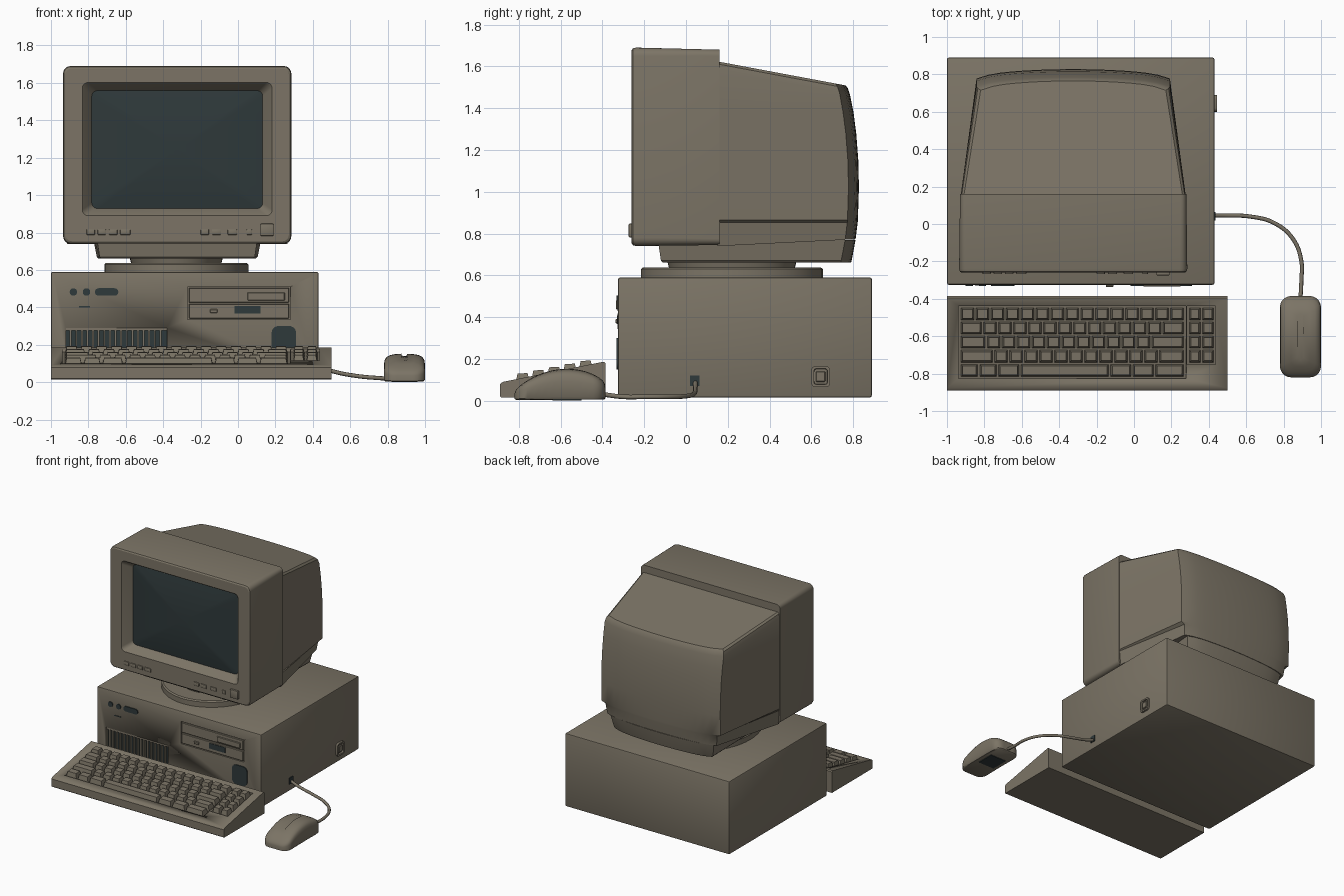
import bpy, bmesh, math
from mathutils import Vector

if "Cube" in bpy.data.objects:
    bpy.data.objects.remove(bpy.data.objects["Cube"])


def material(name, rgb):
    m = bpy.data.materials.new(name)
    m.diffuse_color = (*rgb, 1)
    m.use_nodes = True
    m.node_tree.nodes["Principled BSDF"].inputs["Base Color"].default_value = m.diffuse_color
    return m


BEIGE = material("beige plastic", (0.20, 0.175, 0.132))
DARK = material("dark glass", (0.028, 0.041, 0.043))


def finish(name, bm, mat, angle=35):
    bmesh.ops.recalc_face_normals(bm, faces=bm.faces)
    me = bpy.data.meshes.new(name)
    bm.to_mesh(me)
    bm.free()
    me.materials.append(mat)
    ob = bpy.data.objects.new(name, me)
    bpy.context.collection.objects.link(ob)
    bpy.ops.object.select_all(action='DESELECT')
    ob.select_set(True)
    bpy.context.view_layer.objects.active = ob
    bpy.ops.object.shade_smooth_by_angle(angle=math.radians(angle))
    return ob


def boxes(name, specs, mat, bevel=0.0, seg=2):
    """One object from boxes given as (x0, x1, y0, y1, z0, z1)."""
    bm = bmesh.new()
    for x0, x1, y0, y1, z0, z1 in specs:
        for v in bmesh.ops.create_cube(bm, size=1)["verts"]:
            v.co = (x1 if v.co.x > 0 else x0, y1 if v.co.y > 0 else y0, z1 if v.co.z > 0 else z0)
    if bevel:
        bmesh.ops.bevel(bm, geom=bm.edges[:], offset=bevel, segments=seg, profile=0.5, affect='EDGES')
    return finish(name, bm, mat)


def rrect(a0, a1, b0, b1, r, seg=5, sub=0):
    """Rounded rectangle outline, with extra points on the straight runs."""
    corners = [(a1 - r, b1 - r), (a0 + r, b1 - r), (a0 + r, b0 + r), (a1 - r, b0 + r)]
    arcs = [[(ca + r * math.cos(t), cb + r * math.sin(t))
             for t in (math.pi / 2 * (k + i / seg) for i in range(seg + 1))]
            for k, (ca, cb) in enumerate(corners)]
    pts = []
    for k, arc in enumerate(arcs):
        pts += arc
        p, q = Vector(arc[-1]), Vector(arcs[(k + 1) % 4][0])
        pts += [tuple(p.lerp(q, (i + 1) / (sub + 1))) for i in range(sub)]
    return pts


def loft(name, rings, mat, angle=35):
    """Bridge equal closed rings and cap both ends."""
    bm = bmesh.new()
    vs = [[bm.verts.new(p) for p in ring] for ring in rings]
    n = len(vs[0])
    for a, b in zip(vs, vs[1:]):
        for i in range(n):
            bm.faces.new((a[i], a[(i + 1) % n], b[(i + 1) % n], b[i]))
    bm.faces.new(vs[0])
    bm.faces.new(vs[-1])
    return finish(name, bm, mat, angle)


def front_ring(x0, x1, z0, z1, r, y, **kw):
    return [(a, y, b) for a, b in rrect(x0, x1, z0, z1, r, **kw)]


def cut(ob, cutter):
    cutter.hide_render = True
    mod = ob.modifiers.new("cut", 'BOOLEAN')
    mod.operation, mod.solver, mod.object = 'DIFFERENCE', 'EXACT', cutter
    bpy.context.view_layer.objects.active = ob
    bpy.ops.object.modifier_apply(modifier=mod.name)
    bpy.data.objects.remove(cutter)


# --- System case with recessed vent and drive bay
F = -0.325
case = boxes("system_case", [(-1, 0.43, F, 0.89, 0.015, 0.59)], BEIGE, 0.01)
cut(case, boxes("recess_cutter", [(-0.92, -0.38, F - 0.1, F + 0.03, 0.12, 0.29),
                                  (-0.27, 0.28, F - 0.1, F + 0.015, 0.335, 0.51)], BEIGE))
boxes("vent_backing", [(-0.92, -0.38, F + 0.022, F + 0.03, 0.12, 0.29)], DARK)
boxes("vent_bars", [(x, x + 0.01, F + 0.004, F + 0.03, 0.12, 0.275)
                    for x in (-0.9 + i * 0.03 for i in range(17))], BEIGE)
boxes("vent_shelf", [(-0.92, -0.38, F + 0.004, F + 0.03, 0.275, 0.29)], BEIGE)
boxes("drive_panels", [(-0.263, 0.273, F - 0.002, F + 0.016, 0.426, 0.504),
                       (-0.263, 0.273, F - 0.002, F + 0.016, 0.341, 0.419),
                       (0.05, 0.25, F - 0.010, F, 0.437, 0.48),
                       (-0.15, -0.11, F - 0.012, F, 0.370, 0.390)], BEIGE, 0.003, 1)
boxes("drive_slot", [(-0.02, 0.12, F - 0.006, F + 0.002, 0.366, 0.408)], DARK)
loft("front_badge", [front_ring(0.18, 0.31, 0.15, 0.30, 0.035, y) for y in (F - 0.007, F + 0.002)], DARK)
for nm, x0, x1 in (("left", -0.90, -0.86), ("middle", -0.83, -0.79), ("long", -0.765, -0.64)):
    loft("indicator_" + nm, [front_ring(x0, x1, 0.462, 0.502, 0.0199, y) for y in (F - 0.007, F + 0.002)], DARK)
boxes("indicator_line", [(-0.85, -0.79, F - 0.004, F + 0.002, 0.40, 0.406)], DARK)

# Power switch on the right side
loft("switch_frame", [[(x, a, b) for a, b in rrect(0.6 + d, 0.69 - d, 0.065 + d, 0.165 - d, r)]
                      for x, d, r in ((0.425, 0, 0.02), (0.445, 0, 0.02), (0.445, 0.012, 0.012),
                                      (0.433, 0.014, 0.012))], BEIGE)
boxes("switch_rocker", [(0.43, 0.443, 0.622, 0.668, 0.09, 0.14)], BEIGE, 0.004, 1)

# --- Swivel stand
CX, CY = -0.33, 0.22


def ellipse(rx, ry, z, n=48):
    return [(CX + rx * math.cos(2 * math.pi * i / n), CY + ry * math.sin(2 * math.pi * i / n), z)
            for i in range(n)]


loft("swivel_disc", [ellipse(0.385, 0.435, 0.585), ellipse(0.385, 0.435, 0.63), ellipse(0.375, 0.425, 0.638)], BEIGE)
loft("swivel_neck", [ellipse(0.24, 0.30, 0.63), ellipse(0.25, 0.31, 0.67)], BEIGE)

# --- Monitor bezel: outer box, rounded front edge, sloping screen surround
MX = -0.325
loft("monitor_bezel", [
    front_ring(-0.93, 0.28, 0.745, 1.68, 0.03, 0.16),
    front_ring(-0.935, 0.285, 0.74, 1.69, 0.04, -0.24),
    front_ring(-0.931, 0.281, 0.744, 1.686, 0.038, -0.254),
    front_ring(-0.922, 0.272, 0.753, 1.677, 0.034, -0.26),
    front_ring(-0.832, 0.182, 0.89, 1.602, 0.03, -0.26),
    front_ring(-0.825, 0.175, 0.897, 1.595, 0.03, -0.252),
    front_ring(-0.78, 0.13, 0.93, 1.557, 0.03, -0.185)], BEIGE, 25)

# Bulging screen glass
SX, SZ, SW, SH = -0.325, 1.2425, 0.458, 0.316
loft("screen_glass", [front_ring(SX - SW * s, SX + SW * s, SZ - SH * s, SZ + SH * s, 0.03 * s,
                                 -0.188 - 0.028 * (1 - s * s), sub=6)
                      for s in (1, 0.85, 0.7, 0.55, 0.4, 0.25, 0.1)], DARK)

# Monitor controls
boxes("monitor_buttons", [(x, x + w, -0.268, -0.25, 0.787, 0.817) for x, w in
                          ((-0.81, 0.045), (-0.75, 0.045), (-0.69, 0.045), (-0.63, 0.055),
                           (-0.20, 0.045), (-0.14, 0.05), (-0.055, 0.05), (0.045, 0.03))]
      + [(0.12, 0.19, -0.275, -0.25, 0.782, 0.847)], BEIGE, 0.005, 2)


# --- Monitor rear housing: horizontal sections with a curved back
def section(y0, w0, w1, yb, zf, n=16):
    pts = [(-w0, y0)]
    for i in range(n + 1):
        t = -1 + 2 * i / n
        pts.append((w1 * t, yb - 0.03 * t * t - 0.02 * t ** 8))
    pts.append((w0, y0))
    return [(MX + x, y, zf(y)) for x, y in pts]


def top(d):
    return lambda y: 1.622 - d - (y - 0.16) * 0.187


loft("monitor_housing", [
    section(0.15, 0.585, 0.495, 0.765, top(0)),
    section(0.15, 0.597, 0.51, 0.775, top(0.012)),
    section(0.15, 0.602, 0.517, 0.785, top(0.04))]
    + [section(0.15, 0.602, 0.517, yb, lambda y, z=z: z)
       for z, yb in ((1.38, 0.802), (1.28, 0.815), (1.15, 0.825), (1.02, 0.828), (0.865, 0.823))]
    + [section(0.15, 0.600, 0.485, 0.822, lambda y: 0.852),
       section(0.15, 0.590, 0.475, 0.812, lambda y: 0.74 + 0.05 * (y - 0.16))], BEIGE, 30)
loft("monitor_foot", [
    section(-0.11, 0.405, 0.42, 0.79, lambda y: 0.66),
    section(-0.12, 0.415, 0.43, 0.793, lambda y: 0.67),
    section(-0.135, 0.43, 0.45, 0.812, lambda y: 0.77)], BEIGE, 30)


# --- Keyboard: wedge body with a key well
def slope(y):
    return 0.088 + (y + 0.885) * 0.2


profile = [(-0.885, 0.015), (-0.385, 0.015), (-0.385, 0.18), (-0.395, slope(-0.395)),
           (-0.878, slope(-0.878)), (-0.89, 0.078), (-0.89, 0.02)]
keyboard = loft("keyboard_body", [[(x, y, z) for y, z in profile] for x in (-1, 0.5)], BEIGE)
WELLS = [(-0.937, 0.277), (0.283, 0.437)]
for (x0, x1), y0 in zip(WELLS, (-0.825, -0.752)):
    cut(keyboard, loft("well_cutter", [[(x, y0, slope(y0) - 0.016), (x, -0.438, slope(-0.438) - 0.016),
                                        (x, -0.438, 0.3), (x, y0, 0.3)] for x in (x0, x1)], BEIGE))

# Keys: tapered caps, widths in key units
U, PITCH, TOP_Y = 0.08, 0.0755, -0.443
ROWS = [[1] * 15, [1.5] + [1] * 12 + [1.5], [1.75] + [1] * 11 + [2.25],
        [2.25] + [1] * 10 + [1, 1.75], [1.25, 1.25, 1.5, 6, 1.5, 1.5, 2]]
spans = []
for r, row in enumerate(ROWS):
    x = -0.93
    for w in row:
        spans.append((x, x + w * U, r))
        x += w * U
    if r < 4:
        spans += [(0.29, 0.36, r), (0.36, 0.43, r)]
bm = bmesh.new()
for x0, x1, r in spans:
    y1 = TOP_Y - r * PITCH
    y0 = y1 - PITCH
    zc = slope((y0 + y1) / 2) + 0.022
    for v in bmesh.ops.create_cube(bm, size=1)["verts"]:
        up = v.co.z > 0
        d = 0.014 if up else 0.005
        y = y1 - d if v.co.y > 0 else y0 + d
        z = zc + 0.06 * (y - (y0 + y1) / 2) if up else slope(y) - 0.018
        v.co = (x1 - d if v.co.x > 0 else x0 + d, y, z)
finish("keyboard_keys", bm, BEIGE, 20)


# --- Mouse: arched rounded body
def arch(y):
    return 0.152 - 1.5 * (y + 0.57) ** 2


mouse = []
for inset, f in ((0.008, 0.04), (0, 0.12), (0, 0.6), (0.004, 0.78), (0.014, 0.89),
                 (0.032, 0.95), (0.06, 0.985), (0.095, 1.0)):
    mouse.append([(x, y, f * arch(y)) for x, y in
                  rrect(0.78 + inset, 1 - inset, -0.82 + inset, -0.385 - inset,
                        max(0.06 - inset * 0.55, 0.01), sub=8)])
loft("mouse_body", mouse, BEIGE, 45)
boxes("mouse_ball_cover", [(0.82, 0.96, -0.64, -0.50, 0, 0.008)], DARK)

# Mouse cable and its plug
cu = bpy.data.curves.new("mouse_cable", 'CURVE')
cu.dimensions = '3D'
cu.bevel_depth, cu.bevel_resolution, cu.resolution_u = 0.011, 2, 8
path = [(0.42, 0.045, 0.09), (0.50, 0.045, 0.06), (0.62, 0.04, 0.035), (0.75, 0.005, 0.022),
        (0.85, -0.08, 0.018), (0.895, -0.2, 0.018), (0.895, -0.3, 0.018), (0.89, -0.40, 0.03)]
sp = cu.splines.new('BEZIER')
sp.bezier_points.add(len(path) - 1)
for bp, co in zip(sp.bezier_points, path):
    bp.co = co
    bp.handle_left_type = bp.handle_right_type = 'AUTO'
cu.materials.append(BEIGE)
cable = bpy.data.objects.new("mouse_cable", cu)
bpy.context.collection.objects.link(cable)
bpy.ops.object.select_all(action='DESELECT')
cable.select_set(True)
bpy.context.view_layer.objects.active = cable
bpy.ops.object.convert(target='MESH')
bpy.ops.object.shade_smooth_by_angle(angle=math.radians(50))
boxes("cable_socket", [(0.428, 0.436, 0.02, 0.065, 0.07, 0.12)], DARK)
